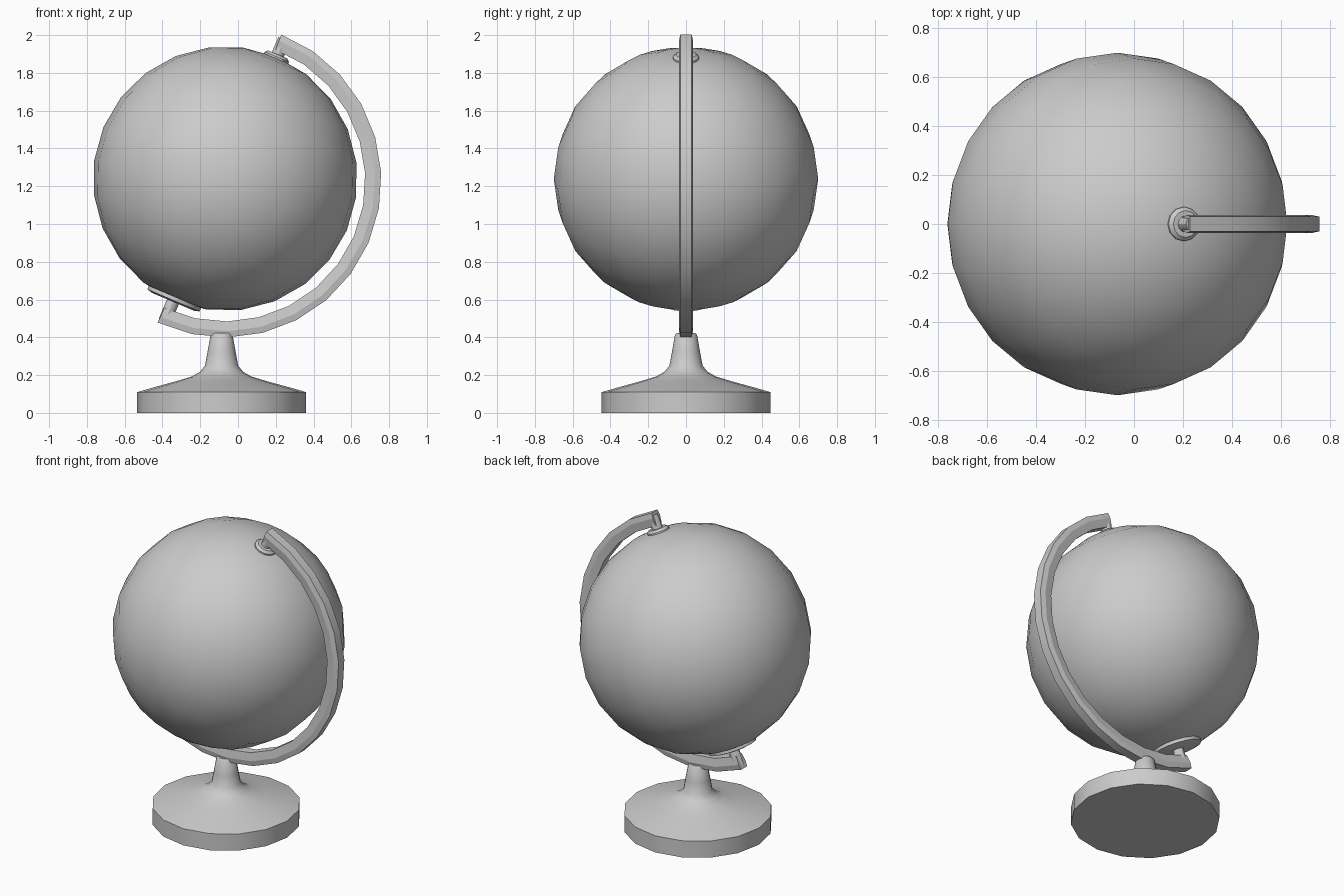
import bpy, bmesh, math
from mathutils import Matrix, Vector

if "Cube" in bpy.data.objects:
    bpy.data.objects.remove(bpy.data.objects["Cube"])

TILT = math.radians(23)
CENTRE = Vector((-0.068, 0, 1.24))          # globe centre

grey = bpy.data.materials.new("plain grey")
grey.diffuse_color = (0.6, 0.6, 0.6, 1)
grey.use_nodes = True
grey.node_tree.nodes["Principled BSDF"].inputs["Base Color"].default_value = grey.diffuse_color


def finish(name, bm, angle=30, matrix=None):
    """Turn a bmesh into a named, shaded object."""
    if matrix:
        bm.transform(matrix)
    bmesh.ops.recalc_face_normals(bm, faces=bm.faces)
    me = bpy.data.meshes.new(name)
    bm.to_mesh(me)
    bm.free()
    me.materials.append(grey)
    ob = bpy.data.objects.new(name, me)
    bpy.context.collection.objects.link(ob)
    bpy.ops.object.select_all(action='DESELECT')
    ob.select_set(True)
    bpy.context.view_layer.objects.active = ob
    bpy.ops.object.shade_smooth_by_angle(angle=math.radians(angle))
    return ob


def lathe(name, profile, sides, matrix, angle=30):
    """Revolve (radius, height) points round z and cap both ends."""
    bm = bmesh.new()
    rings = []
    for r, z in profile:
        rings.append([bm.verts.new((r * math.cos(2 * math.pi * i / sides),
                                    r * math.sin(2 * math.pi * i / sides), z))
                      for i in range(sides)])
    for a, b in zip(rings, rings[1:]):
        for i in range(sides):
            j = (i + 1) % sides
            bm.faces.new((a[i], a[j], b[j], b[i]))
    bm.faces.new(rings[0][::-1])
    bm.faces.new(rings[-1])
    return finish(name, bm, angle, matrix)


axis = Matrix.Translation(CENTRE) @ Matrix.Rotation(TILT, 4, 'Y')

# globe ball, tilted on its axis
bm = bmesh.new()
bmesh.ops.create_uvsphere(bm, u_segments=24, v_segments=12, radius=0.70)
finish("globe", bm, 40, axis)

# collars and pins at both poles
lathe("top_collar", [(0.07, 0.68), (0.07, 0.70), (0.055, 0.714)], 12, axis)
lathe("top_pin", [(0.034, 0.69), (0.034, 0.80)], 12, axis)
lathe("bottom_collar", [(0.12, -0.708), (0.15, -0.70), (0.15, -0.672)], 16, axis)
lathe("bottom_pin", [(0.034, -0.82), (0.034, -0.69)], 12, axis)

# curved arm: six-sided section swept along a half circle
section = [(0.745, -0.029), (0.797, -0.037), (0.83, -0.03),
           (0.83, 0.03), (0.797, 0.037), (0.745, 0.029)]
STEPS = 14
bm = bmesh.new()
rings = []
for k in range(STEPS + 1):
    a = math.radians(68.8 + (-115.3 - 68.8) * k / STEPS)
    rings.append([bm.verts.new((-0.071 + r * math.cos(a), y, 1.229 + r * math.sin(a)))
                  for r, y in section])
for a, b in zip(rings, rings[1:]):
    for i in range(6):
        j = (i + 1) % 6
        bm.faces.new((a[i], a[j], b[j], b[i]))
bm.faces.new(rings[0])
bm.faces.new(rings[-1][::-1])
finish("arm", bm, 20)

# round foot with a flared neck
foot = [(0.447, 0), (0.447, 0.11), (0.36, 0.135), (0.25, 0.165), (0.16, 0.192),
        (0.115, 0.217), (0.088, 0.25), (0.075, 0.32), (0.058, 0.415), (0.05, 0.423)]
lathe("foot", foot, 16, Matrix.Translation((-0.087, 0, 0)), 40)
